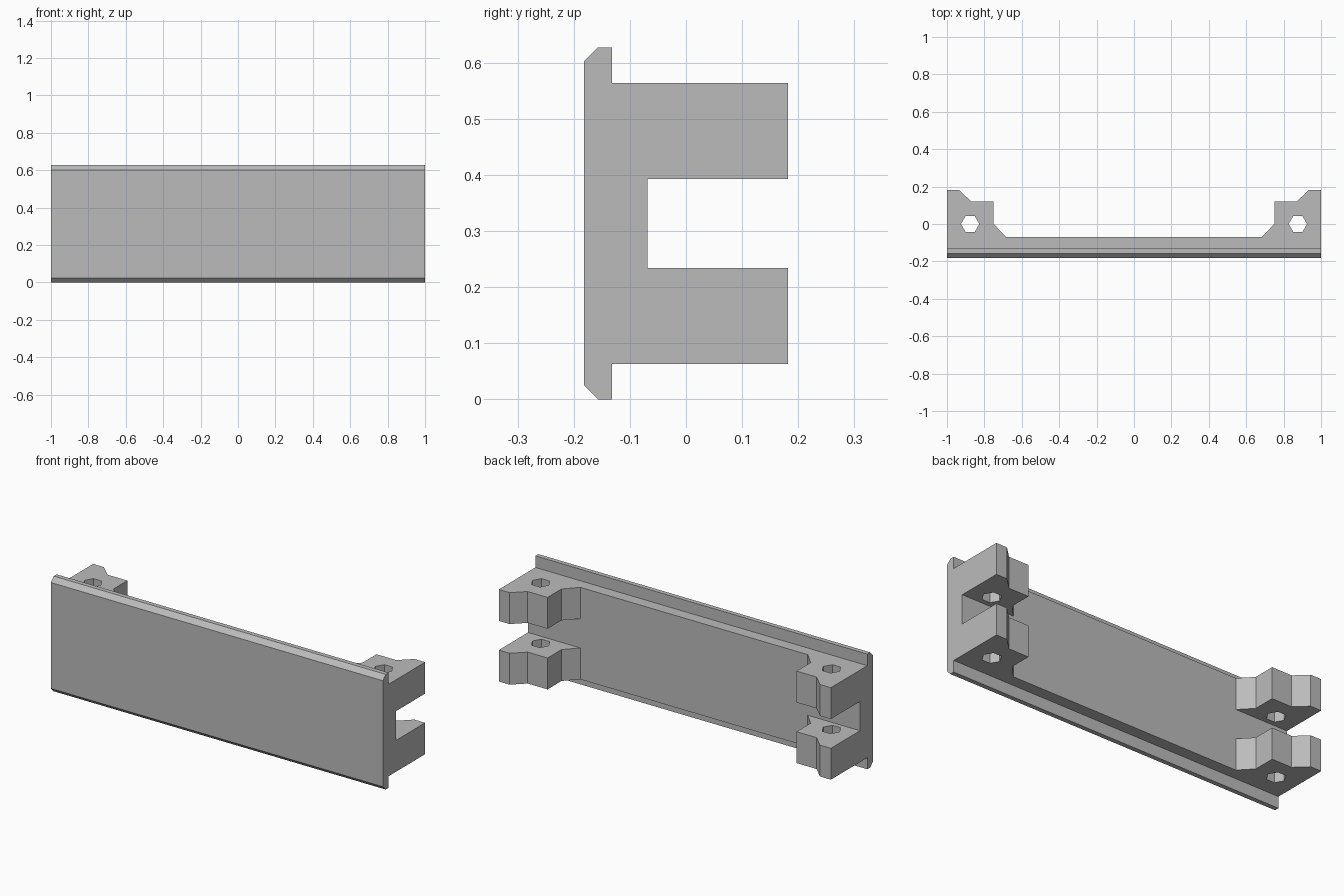
import bpy
import bmesh
import math
from mathutils import Vector

cube = bpy.data.objects.get("Cube")
if cube:
    bpy.data.objects.remove(cube, do_unlink=True)

# One plain grey for everything
grey = bpy.data.materials.new("plain_grey")
grey.use_nodes = True
colour = (0.5, 0.5, 0.5, 1)
grey.diffuse_color = colour
grey.node_tree.nodes["Principled BSDF"].inputs["Base Color"].default_value = colour


def prism(name, points, extrude):
    """Extrude a flat outline of 3D points into a closed solid."""
    bm = bmesh.new()
    face = bm.faces.new([bm.verts.new(p) for p in points])
    grown = bmesh.ops.extrude_face_region(bm, geom=[face])["geom"]
    moved = [v for v in grown if isinstance(v, bmesh.types.BMVert)]
    bmesh.ops.translate(bm, verts=moved, vec=Vector(extrude))
    bmesh.ops.recalc_face_normals(bm, faces=bm.faces)
    mesh = bpy.data.meshes.new(name)
    bm.to_mesh(mesh)
    bm.free()
    mesh.materials.append(grey)
    obj = bpy.data.objects.new(name, mesh)
    bpy.context.collection.objects.link(obj)
    return obj


height = 0.627
front, step, back = -0.182, -0.132, -0.069
rim, bevel = 0.063, 0.025

# Front panel: half section mirrored top to bottom, swept along x
lower = [(back, rim), (step, rim), (step, 0),
         (front + bevel, 0), (front, bevel)]
section = lower + [(y, height - z) for y, z in reversed(lower)]
prism("panel", [(-1, y, z) for y, z in section], (2, 0, 0))

# Four stepped lugs, each with a hexagonal bolt hole
outline = [(1, back), (1, 0.182), (0.935, 0.182), (0.87, 0.12),
           (0.75, 0.12), (0.75, 0), (0.685, back)]
thickness = 0.171
hole = Vector((0.876, 0))
hexagon = [(hole.x + 0.049 * math.cos(i * math.pi / 3),
            hole.y + 0.049 * math.sin(i * math.pi / 3)) for i in range(6)]

for side, s in (("left", 1), ("right", -1)):
    for level, z in (("lower", rim), ("upper", height - rim - thickness)):
        lug = prism(f"{side}_{level}_lug",
                    [(s * x, y, z) for x, y in outline], (0, 0, thickness))
        cutter = prism("hole_cutter",
                       [(s * x, y, z - 0.05) for x, y in hexagon],
                       (0, 0, thickness + 0.1))
        cutter.hide_render = True
        cut = lug.modifiers.new("bolt_hole", "BOOLEAN")
        cut.operation = "DIFFERENCE"
        cut.solver = "EXACT"
        cut.object = cutter
        bpy.context.view_layer.objects.active = lug
        bpy.ops.object.modifier_apply(modifier=cut.name)
        bpy.data.objects.remove(cutter, do_unlink=True)
